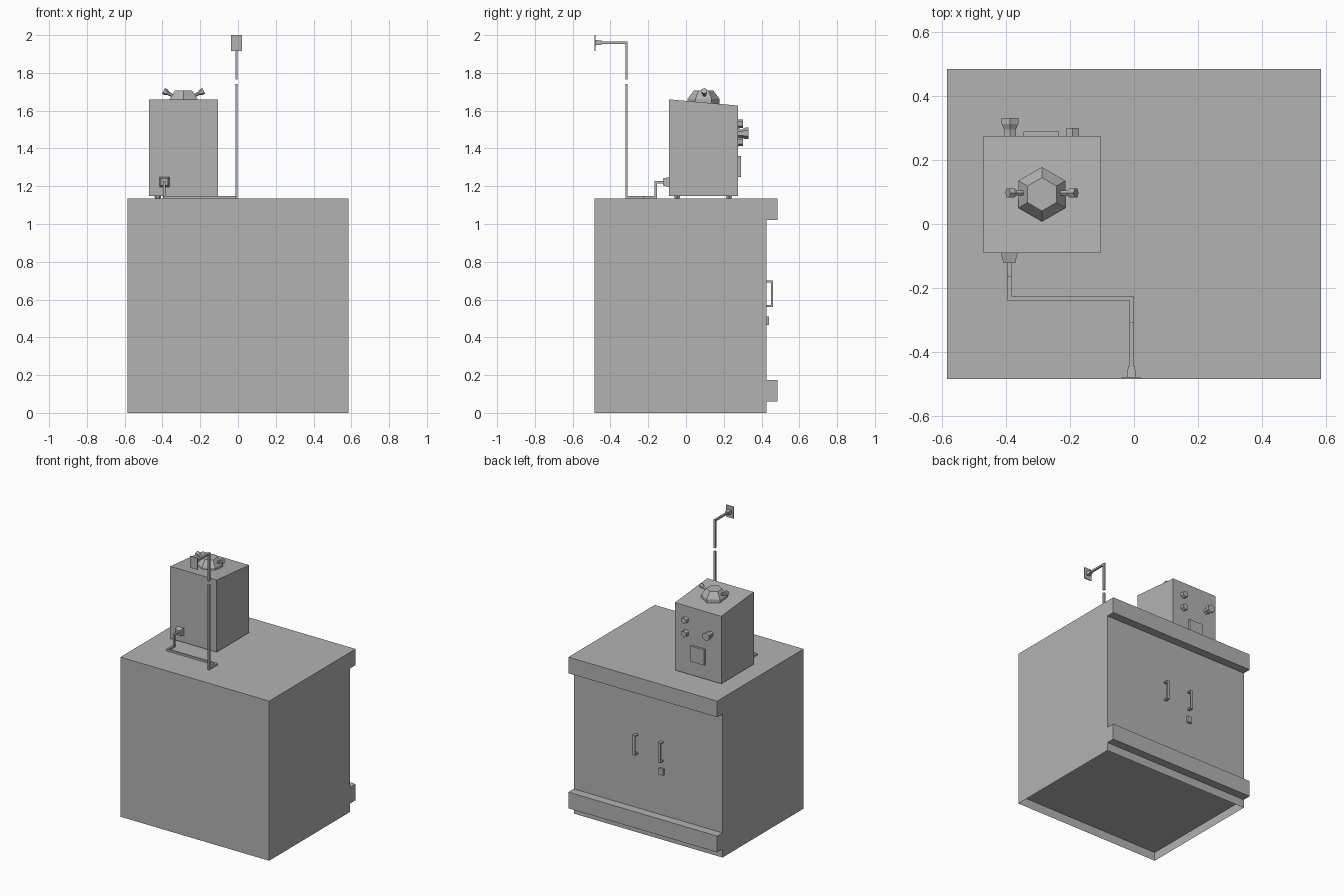
import bpy, bmesh, math
from mathutils import Vector

if "Cube" in bpy.data.objects:
    bpy.data.objects.remove(bpy.data.objects["Cube"])

gray = bpy.data.materials.new("plain_gray")
gray.diffuse_color = (0.45, 0.45, 0.45, 1)
gray.use_nodes = True
gray.node_tree.nodes["Principled BSDF"].inputs["Base Color"].default_value = gray.diffuse_color


def finish(bm, name):
    bmesh.ops.recalc_face_normals(bm, faces=bm.faces[:])
    me = bpy.data.meshes.new(name)
    bm.to_mesh(me)
    bm.free()
    me.materials.append(gray)
    ob = bpy.data.objects.new(name, me)
    bpy.context.collection.objects.link(ob)
    return ob


def extrude_x(bm, profile, x0, x1):
    """Extrude a (y, z) profile between two x positions."""
    face = bm.faces.new([bm.verts.new((x0, y, z)) for y, z in profile])
    res = bmesh.ops.extrude_face_region(bm, geom=[face])
    verts = [g for g in res["geom"] if isinstance(g, bmesh.types.BMVert)]
    bmesh.ops.translate(bm, verts=verts, vec=(x1 - x0, 0, 0))


def box(bm, x0, x1, y0, y1, z0, z1):
    extrude_x(bm, [(y0, z0), (y1, z0), (y1, z1), (y0, z1)], x0, x1)


def lathe(bm, base, axis, rings, sides, turn=0.0):
    """Stack polygon rings given as (distance, radius) along an axis."""
    base, axis = Vector(base), Vector(axis).normalized()
    helper = Vector((1, 0, 0)) if abs(axis.z) > 0.9 else Vector((0, 0, 1))
    u = (helper - axis * helper.dot(axis)).normalized()
    v = axis.cross(u)
    loops = []
    for d, r in rings:
        angles = [turn + 2 * math.pi * i / sides for i in range(sides)]
        loops.append([bm.verts.new(base + axis * d + (u * math.cos(a) + v * math.sin(a)) * r)
                      for a in angles])
    for a, b in zip(loops, loops[1:]):
        for i in range(sides):
            j = (i + 1) % sides
            bm.faces.new((a[i], a[j], b[j], b[i]))
    bm.faces.new(loops[0])
    bm.faces.new(loops[-1])


# Cabinet: side profile with two ledges, hollow under the floor
bm = bmesh.new()
extrude_x(bm, [(-0.485, 0), (0.425, 0), (0.425, 0.06), (0.485, 0.06), (0.485, 0.175),
               (0.425, 0.175), (0.425, 1.02), (0.485, 1.02), (0.485, 1.135),
               (-0.485, 1.135)], -0.585, 0.585)
bmesh.ops.recalc_face_normals(bm, faces=bm.faces[:])
under = [f for f in bm.faces if all(v.co.z < 0.001 for v in f.verts)]
bmesh.ops.inset_individual(bm, faces=under, thickness=0.004, depth=-0.06)
finish(bm, "cabinet")

# Door handles and lock
for x, name in ((0.09, "left_handle"), (-0.11, "right_handle")):
    bm = bmesh.new()
    extrude_x(bm, [(0.425, 0.56), (0.46, 0.56), (0.46, 0.70), (0.425, 0.70),
                   (0.425, 0.69), (0.451, 0.69), (0.451, 0.57), (0.425, 0.57)],
              x - 0.01, x + 0.01)
    finish(bm, name)
bm = bmesh.new()
box(bm, -0.127, -0.093, 0.425, 0.44, 0.465, 0.51)
finish(bm, "lock")

# Appliance body with sloping top
bm = bmesh.new()
extrude_x(bm, [(-0.09, 1.147), (0.275, 1.147), (0.275, 1.627), (-0.09, 1.66)], -0.47, -0.105)
finish(bm, "appliance_body")

# Feet
bm = bmesh.new()
for x in (-0.425, -0.152):
    for y in (-0.047, 0.228):
        lathe(bm, (x, y, 1.135), (0, 0, 1), [(0, 0.014), (0.014, 0.019)], 6)
finish(bm, "feet")

# Hexagonal lid with two flared grips
cx, cy = -0.288, 0.093
bm = bmesh.new()
lathe(bm, (cx, cy, 1.62), (0, 0, 1), [(0, 0.085), (0.042, 0.085), (0.086, 0.052)], 6, math.pi / 6)
finish(bm, "lid")
bm = bmesh.new()
for s in (-1, 1):
    lathe(bm, (cx + s * 0.055, cy + 0.004, 1.678), (s, 0, 0.52),
          [(0, 0.009), (0.028, 0.009), (0.042, 0.017), (0.058, 0.017)], 6)
finish(bm, "lid_grips")

# Control knobs and panel
bm = bmesh.new()
lathe(bm, (-0.388, 0.273, 1.48), (0, 1, 0),
      [(0, 0.021), (0.022, 0.021), (0.04, 0.03), (0.058, 0.03)], 6)
finish(bm, "large_knob")
bm = bmesh.new()
for z in (1.53, 1.435):
    lathe(bm, (-0.192, 0.273, z), (0, 1, 0), [(0, 0.024), (0.028, 0.022)], 6)
finish(bm, "small_knobs")
bm = bmesh.new()
box(bm, -0.345, -0.235, 0.273, 0.29, 1.25, 1.36)
finish(bm, "control_panel")

# Tapered square outlet
bm = bmesh.new()
lathe(bm, (-0.39, -0.088, 1.222), (0, -1, 0), [(0, 0.038), (0.034, 0.026)], 4, math.pi / 4)
finish(bm, "outlet")


def pipe(name, points, r=0.0065):
    """Square pipe following axis-aligned corners."""
    bm = bmesh.new()
    for a, b in zip(points, points[1:]):
        lo = [min(p, q) - r for p, q in zip(a, b)]
        hi = [max(p, q) + r for p, q in zip(a, b)]
        box(bm, lo[0], hi[0], lo[1], hi[1], lo[2], hi[2])
    finish(bm, name)


# Pipe runs, with a small break in the riser
px = -0.008
pipe("lower_pipe", [(-0.39, -0.115, 1.222), (-0.39, -0.16, 1.222), (-0.39, -0.16, 1.142),
                    (-0.39, -0.232, 1.142), (px, -0.232, 1.142), (px, -0.315, 1.142),
                    (px, -0.315, 1.735)])
pipe("upper_pipe", [(px, -0.315, 1.772), (px, -0.315, 1.96), (px, -0.46, 1.96)])

# Wall plate and its socket
bm = bmesh.new()
box(bm, px - 0.029, px + 0.029, -0.485, -0.479, 1.917, 2.0)
finish(bm, "wall_plate")
bm = bmesh.new()
lathe(bm, (px, -0.48, 1.96), (0, 1, 0), [(0, 0.02), (0.036, 0.015)], 4, math.pi / 4)
finish(bm, "wall_socket")
